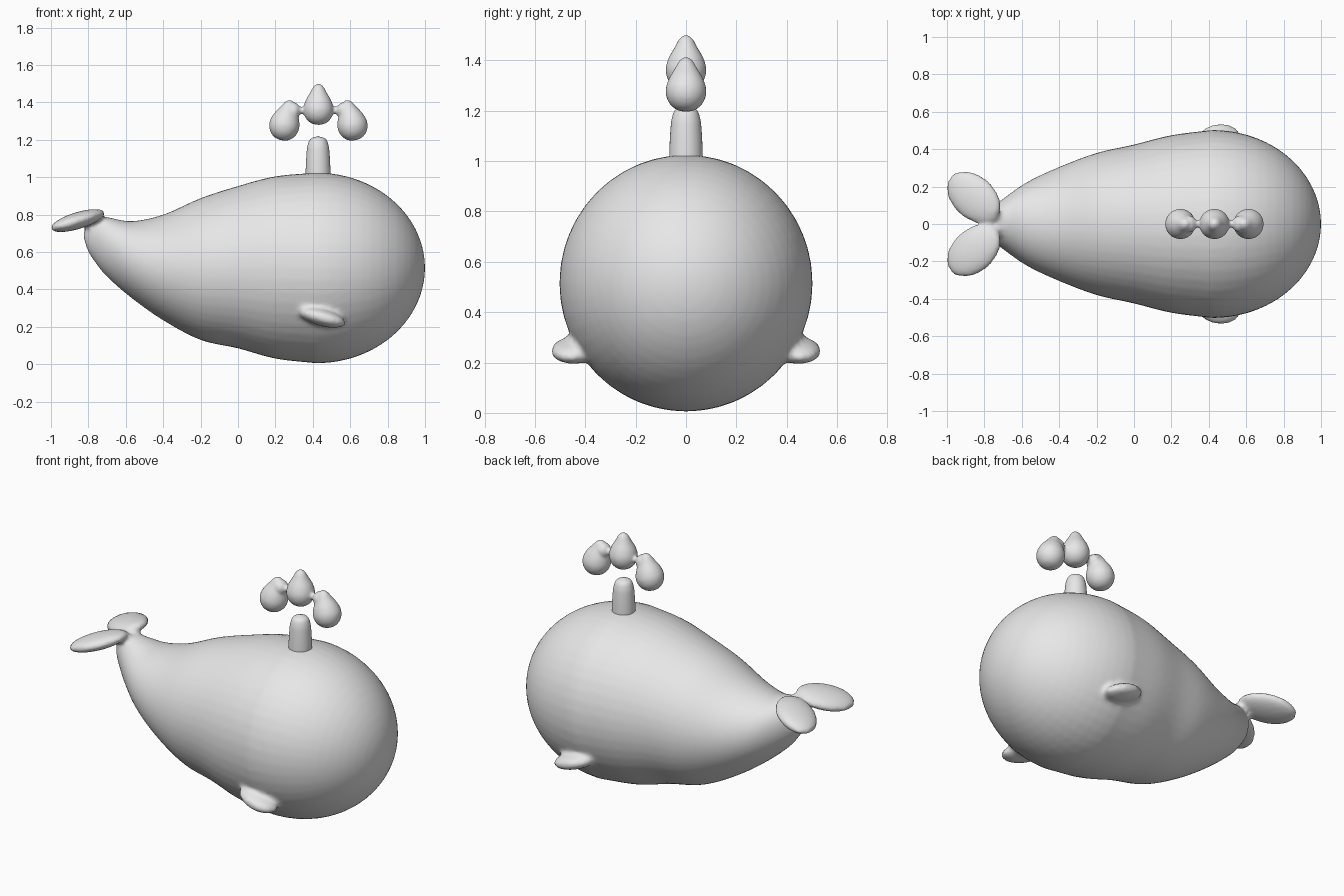
import bpy, bmesh
from math import sin, cos, pi, sqrt, radians
from mathutils import Matrix, Vector

cube = bpy.data.objects.get("Cube")
if cube:
    bpy.data.objects.remove(cube)

grey = bpy.data.materials.new("plain grey")
grey.use_nodes = True
COLOR = (0.8, 0.8, 0.8, 1)
grey.diffuse_color = COLOR
grey.node_tree.nodes["Principled BSDF"].inputs["Base Color"].default_value = COLOR


def loft(bm, rings, sides=48):
    """Closed skin through rings of points; each ring is a function of angle."""
    loops = [[bm.verts.new(f(2 * pi * i / sides)) for i in range(sides)] for f in rings]
    for a, b in zip(loops, loops[1:]):
        for i in range(sides):
            j = (i + 1) % sides
            bm.faces.new((a[i], a[j], b[j], b[i]))
    bm.faces.new(loops[0][::-1])
    bm.faces.new(loops[-1])


def lathe(bm, profile, matrix, steps=6):
    """Revolve (radius, height) points about the local z axis."""
    rings = []
    for r, z in spline(profile, steps):
        rings.append(lambda t, r=max(r, 0.002), z=z: matrix @ Vector((r * cos(t), r * sin(t), z)))
    loft(bm, rings, 32)


def spline(points, steps):
    pts = [Vector(p) for p in points]
    pts = [2 * pts[0] - pts[1]] + pts + [2 * pts[-1] - pts[-2]]
    out = []
    for a, b, c, d in zip(pts, pts[1:], pts[2:], pts[3:]):
        for k in range(steps):
            t = k / steps
            out.append(0.5 * (2 * b + (c - a) * t + (2 * a - 5 * b + 4 * c - d) * t * t
                              + (3 * b - a - 3 * c + d) * t ** 3))
    return out + [pts[-2]]


def ellipsoid(bm, center, radii, pitch, yaw):
    m = (Matrix.Translation(center) @ Matrix.Rotation(radians(pitch), 4, 'Y')
         @ Matrix.Rotation(radians(yaw), 4, 'Z') @ Matrix.Diagonal((*radii, 1)))
    bmesh.ops.create_uvsphere(bm, u_segments=32, v_segments=20, radius=1, matrix=m)


def finish(name, bm, voxel=None, smooth=0):
    bmesh.ops.recalc_face_normals(bm, faces=bm.faces)
    mesh = bpy.data.meshes.new(name)
    bm.to_mesh(mesh)
    bm.free()
    mesh.shade_smooth()
    mesh.materials.append(grey)
    obj = bpy.data.objects.new(name, mesh)
    bpy.context.collection.objects.link(obj)
    if voxel:
        # Fuse overlapping parts into one soft skin
        remesh = obj.modifiers.new("fuse", 'REMESH')
        remesh.mode = 'VOXEL'
        remesh.voxel_size = voxel
        remesh.use_smooth_shade = True
        soften = obj.modifiers.new("soften", 'SMOOTH')
        soften.factor = 0.5
        soften.iterations = smooth
    return obj


# Whale body: x, top, bottom, half width from tail to widest point
stations = [(-0.825, 0.71, 0.67, 0.015), (-0.80, 0.765, 0.60, 0.05), (-0.76, 0.785, 0.54, 0.085),
            (-0.70, 0.787, 0.468, 0.135), (-0.57, 0.765, 0.355, 0.225), (-0.4, 0.80, 0.235, 0.305),
            (-0.2, 0.888, 0.13, 0.38), (0, 0.953, 0.085, 0.425), (0.2, 1.005, 0.03, 0.475),
            (0.42, 1.025, 0.005, 0.503)]
sections = [tuple(s) for s in spline([Vector(s) for s in stations], 5)]
# Rounded head
for k in range(1, 16):
    a = k / 15 * pi / 2
    r = max(cos(a), 0.01)
    sections.append((0.42 + 0.58 * sin(a), 0.515 + 0.51 * r, 0.515 - 0.51 * r, 0.503 * r))

body = bmesh.new()
loft(body, [lambda t, s=s: (s[0], s[3] * cos(t), (s[1] + s[2]) / 2 + (s[1] - s[2]) / 2 * sin(t))
            for s in sections])
# Tail flukes and side flippers
for side in (1, -1):
    ellipsoid(body, (-0.857, 0.142 * side, 0.768), (0.172, 0.118, 0.045), -17, -40 * side)
    ellipsoid(body, (0.45, 0.44 * side, 0.25), (0.13, 0.095, 0.046), 15, 12 * side)
finish("whale_body", body, 0.015, 5)

# Water spout column
spout = bmesh.new()
lathe(spout, [(0.066, 0.98), (0.066, 1.04), (0.062, 1.12), (0.056, 1.17), (0.04, 1.205), (0, 1.22)],
      Matrix.Translation((0.428, 0, 0)))
finish("water_spout", spout)

# Three water drops joined by thin necks
drops = bmesh.new()
drop = [(0, -0.083), (0.04, -0.073), (0.07, -0.043), (0.081, 0), (0.07, 0.045),
        (0.045, 0.09), (0.025, 0.125), (0, 0.142)]
lathe(drops, drop, Matrix.Translation((0.43, 0, 1.362)))
for side in (1, -1):
    lathe(drops, drop, Matrix.Translation((0.43 + 0.182 * side, 0, 1.278))
          @ Matrix.Rotation(radians(-14 * side), 4, 'Y'))
    ellipsoid(drops, (0.43 + 0.135 * side, 0, 1.355), (0.04, 0.045, 0.045), 0, 0)
    neck = Matrix.Translation((0.43 + 0.085 * side, 0, 1.358)) @ Matrix.Rotation(pi / 2, 4, 'Y')
    lathe(drops, [(0.035, -0.04), (0.018, 0), (0.035, 0.04)], neck)
finish("water_drops", drops, 0.008, 4)
